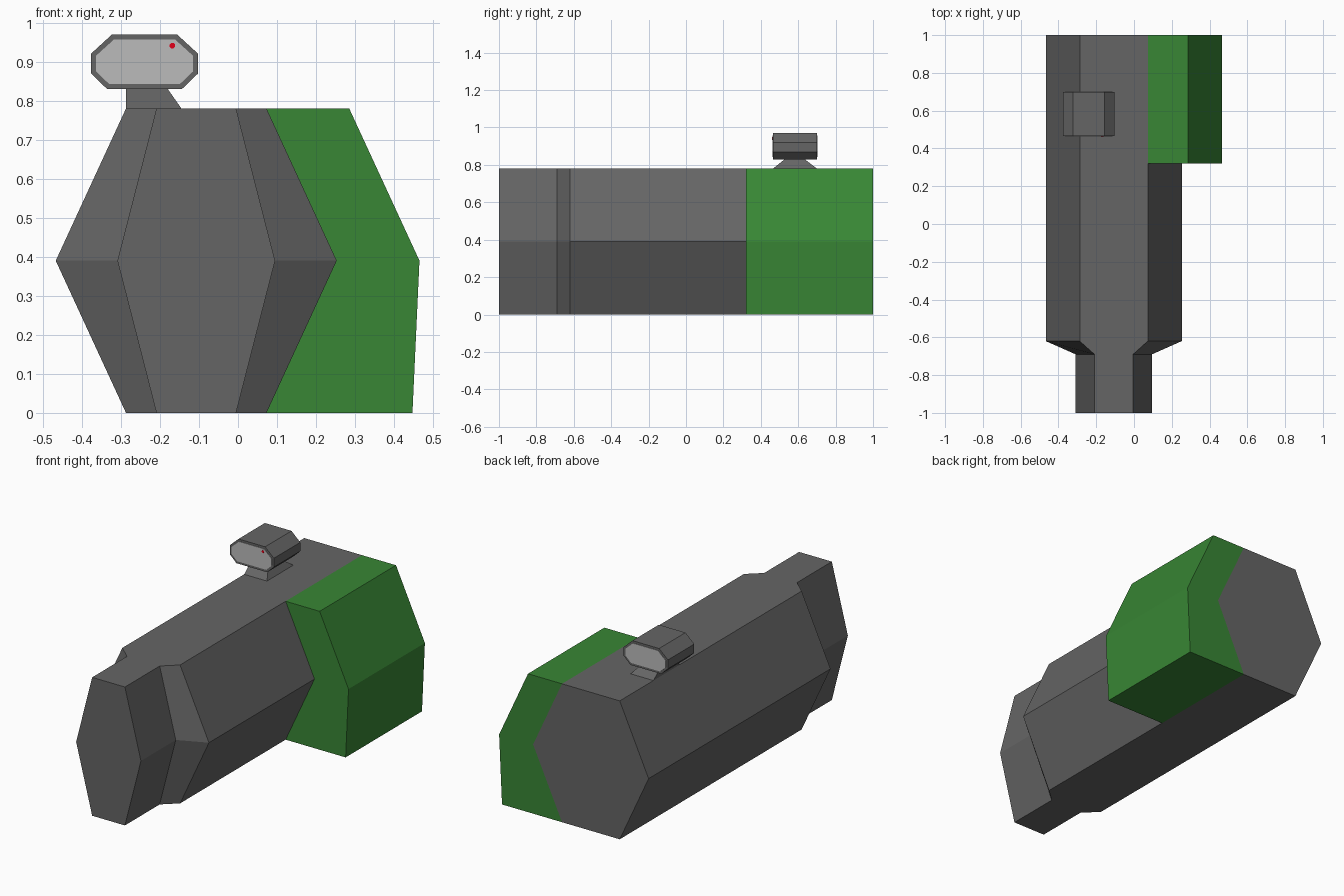
import bpy, bmesh

if "Cube" in bpy.data.objects:
    bpy.data.objects.remove(bpy.data.objects["Cube"])


def material(name, rgb):
    m = bpy.data.materials.new(name)
    m.diffuse_color = (*rgb, 1)
    m.use_nodes = True
    m.node_tree.nodes["Principled BSDF"].inputs["Base Color"].default_value = m.diffuse_color
    return m


dark = material("dark_grey", (0.13, 0.13, 0.13))
green = material("green", (0.04, 0.24, 0.035))
pale = material("pale_glass", (0.5, 0.5, 0.5))
red = material("red", (0.75, 0.0, 0.01))


def loft(name, sections, mat):
    """Skin matching closed loops of 3D points and cap both ends."""
    bm = bmesh.new()
    rings = [[bm.verts.new(p) for p in s] for s in sections]
    n = len(rings[0])
    for a, b in zip(rings, rings[1:]):
        for i in range(n):
            j = (i + 1) % n
            bm.faces.new((a[i], a[j], b[j], b[i]))
    bm.faces.new(rings[0])
    bm.faces.new(rings[-1])
    bmesh.ops.recalc_face_normals(bm, faces=bm.faces)
    me = bpy.data.meshes.new(name)
    bm.to_mesh(me)
    bm.free()
    me.materials.append(mat)
    ob = bpy.data.objects.new(name, me)
    bpy.context.collection.objects.link(ob)
    return ob


def at_y(profile, y):
    return [(x, y, z) for x, z in profile]


def hexagon(flat, wide, cx=-0.107, h=0.78):
    return [(cx - flat, 0), (cx + flat, 0), (cx + wide, h / 2),
            (cx + flat, h), (cx - flat, h), (cx - wide, h / 2)]


def rect(x0, x1, y0, y1, z):
    return [(x0, y0, z), (x1, y0, z), (x1, y1, z), (x0, y1, z)]


def mirrored(half, cx):
    return [(cx + x, z) for x, z in half] + [(cx - x, z) for x, z in reversed(half)]


# Hexagonal barrel stepping down to a narrow muzzle
big, small = hexagon(0.18, 0.36), hexagon(0.102, 0.202)
loft("barrel_body", [at_y(small, -1), at_y(small, -0.69),
                     at_y(big, -0.62), at_y(big, 1)], dark)

# Green side housing wrapped round the right of the barrel
side = [(0.073, 0), (0.447, 0), (0.465, 0.39), (0.285, 0.78),
        (0.073, 0.78), (0.253, 0.39)]
loft("side_housing", [at_y(side, 0.32), at_y(side, 1)], green)

# Sight mount
loft("sight_mount", [rect(-0.287, -0.145, 0.465, 0.70, 0.78),
                     rect(-0.287, -0.18, 0.527, 0.635, 0.83)], dark)

# Eight-sided sight with a pane on each end
cx = -0.2395
outer = mirrored([(0.096, 0.83), (0.1375, 0.87), (0.1375, 0.92), (0.083, 0.97)], cx)
inner = mirrored([(0.091, 0.843), (0.1245, 0.875), (0.1245, 0.915), (0.078, 0.957)], cx)
loft("sight_body", [at_y(outer, 0.465), at_y(outer, 0.70)], dark)
loft("front_pane", [at_y(inner, 0.463), at_y(inner, 0.47)], pale)
loft("rear_pane", [at_y(inner, 0.695), at_y(inner, 0.702)], pale)

# Red indicator dot on the front pane
dot = mirrored([(0.003, 0.934), (0.007, 0.938), (0.007, 0.944), (0.003, 0.948)], -0.168)
loft("indicator_dot", [at_y(dot, 0.461), at_y(dot, 0.465)], red)
